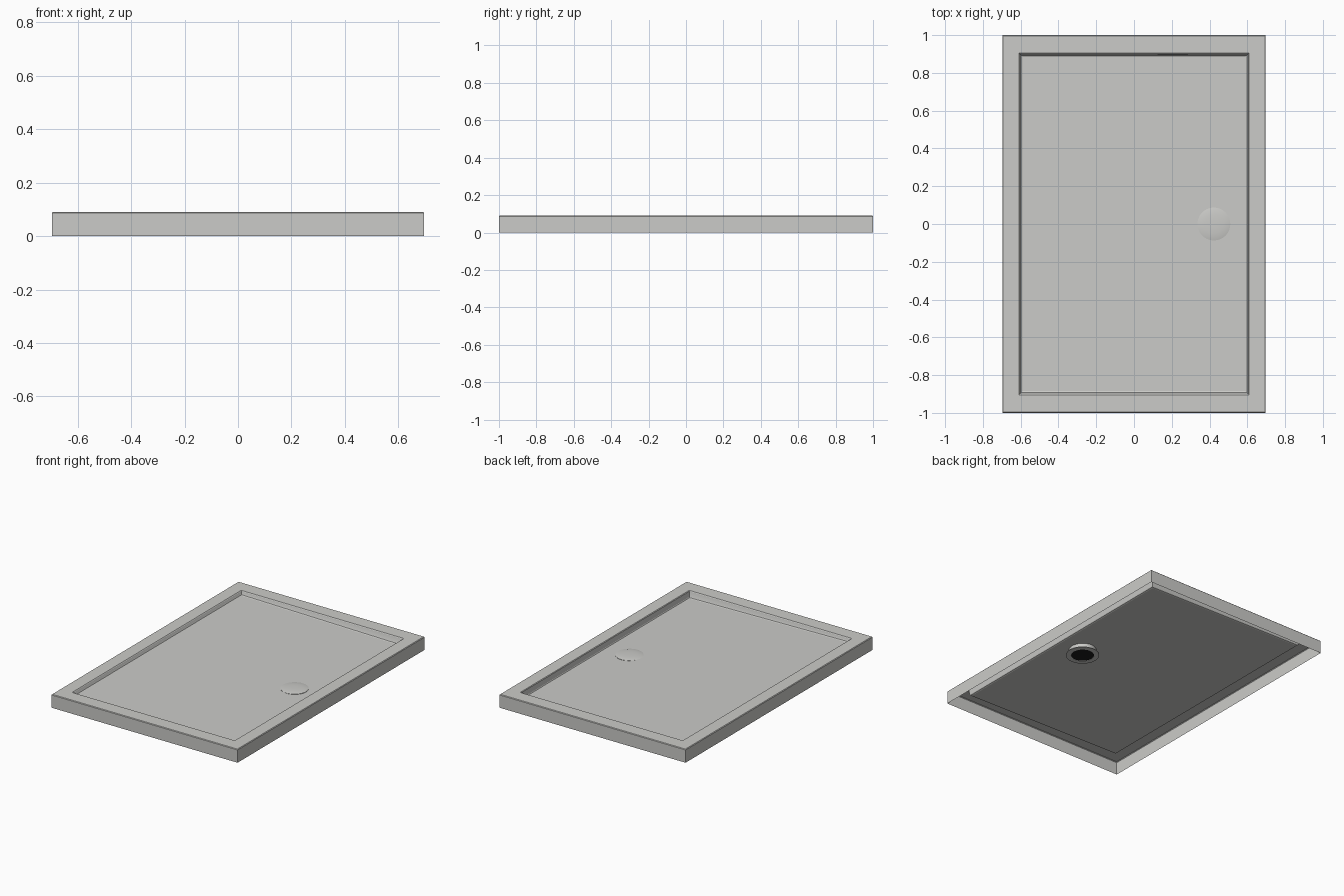
import bpy, bmesh, math

if "Cube" in bpy.data.objects:
    bpy.data.objects.remove(bpy.data.objects["Cube"], do_unlink=True)


def material(name, color):
    m = bpy.data.materials.new(name)
    m.use_nodes = True
    m.diffuse_color = color
    m.node_tree.nodes["Principled BSDF"].inputs["Base Color"].default_value = color
    return m


stone = material("pale grey", (0.6, 0.6, 0.58, 1))
dark = material("drain black", (0.01, 0.01, 0.01, 1))


def finish(name, bm, mat, angle=30):
    me = bpy.data.meshes.new(name)
    bm.to_mesh(me)
    bm.free()
    ob = bpy.data.objects.new(name, me)
    bpy.context.collection.objects.link(ob)
    me.materials.append(mat)
    bpy.ops.object.select_all(action="DESELECT")
    ob.select_set(True)
    bpy.context.view_layer.objects.active = ob
    bpy.ops.object.shade_smooth_by_angle(angle=math.radians(angle))
    return ob


def skin(bm, loops):
    """Join successive closed vertex loops with quads."""
    for a, b in zip(loops, loops[1:]):
        n = len(a)
        for i in range(n):
            j = (i + 1) % n
            bm.faces.new((a[i], a[j], b[j], b[i]))


def floor_z(x):
    """Tray floor falls gently towards the drain side."""
    return 0.065 - 0.02 * (x + 0.6) / 1.2


# Tray: open-bottomed sheet with outer walls, flat rim and sunken sloping floor
HX, HY, TOP = 0.697, 1.0, 0.09
RX, RY = 0.092, 0.1  # rim widths
# inset beyond outer edge (share of rim, extra), height, sits on the floor slope
rows = [(0, 0, 0, False), (0, 0, TOP - 0.004, False), (0, 0.004, TOP, False),
        (1, -0.004, TOP, False), (1, 0, TOP - 0.004, False),
        (1, 0.005, 0.008, True), (1, 0.008, 0.003, True), (1, 0.015, 0, True)]
bm = bmesh.new()
loops = []
for share, extra, z, on_floor in rows:
    x, y = HX - share * RX - extra, HY - share * RY - extra
    loops.append([bm.verts.new((sx * x, sy * y, z + (floor_z(sx * x) if on_floor else 0)))
                  for sx, sy in ((-1, -1), (1, -1), (1, 1), (-1, 1))])
skin(bm, loops)
bm.faces.new(loops[-1])
finish("shower_tray", bm, stone, 20)


def lathe(name, profile, mat, cx=0.423, sides=40, cap=False):
    """Turn (radius, height) points about the drain axis."""
    bm = bmesh.new()
    rings = [[bm.verts.new((cx + r * math.cos(2 * math.pi * i / sides),
                            r * math.sin(2 * math.pi * i / sides), z))
              for i in range(sides)] for r, z in profile]
    skin(bm, rings)
    if cap:
        bm.faces.new(rings[-1])
    return finish(name, bm, mat)


# Shallow domed drain lid
lathe("drain_lid", [(0.087, 0.046), (0.087, 0.0495), (0.075, 0.052),
                    (0.05, 0.0545), (0.02, 0.0555)], stone, cap=True)
# Sump under the floor: neck, flange and inner lip
lathe("drain_sump", [(0.072, 0.014), (0.072, 0.01), (0.105, 0.01), (0.105, 0.014),
                     (0.087, 0.018), (0.087, 0.048)], stone)
# Dark outlet opening
lathe("drain_outlet", [(0.072, 0.012), (0.03, 0.012)], dark, cap=True)
